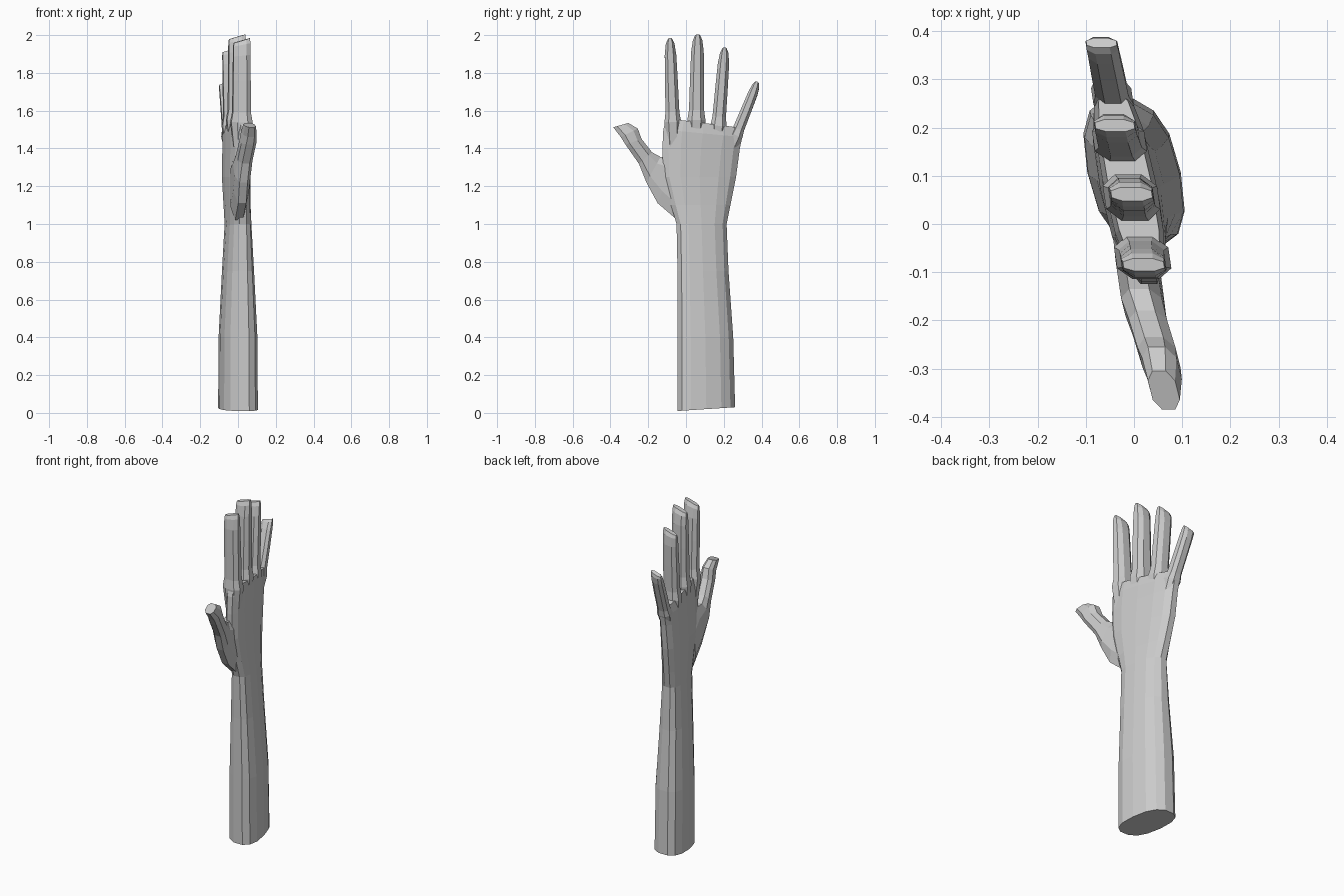
import bpy, bmesh
from math import sin, cos, pi
from mathutils import Vector

cube = bpy.data.objects.get("Cube")
if cube:
    bpy.data.objects.remove(cube, do_unlink=True)

skin = bpy.data.materials.new("light grey")
skin.use_nodes = True
grey = (0.6, 0.6, 0.6, 1)
skin.diffuse_color = grey
skin.node_tree.nodes["Principled BSDF"].inputs["Base Color"].default_value = grey


def power(value, exponent):
    return abs(value) ** exponent * (1 if value >= 0 else -1)


def loft(name, sections, sides, skew=-0.2, square=0.8):
    """Skin closed rings; each section is (low edge yz, high edge yz, x, depth, lean)."""
    bm = bmesh.new()
    rings = []
    for low, high, x, depth, lean in sections:
        low, high = Vector((0, *low)), Vector((0, *high))
        centre, half = (low + high) / 2, (high - low) / 2
        ring = []
        for i in range(sides):
            angle = 2 * pi * (i + 0.5) / sides
            c = power(cos(angle), square) / cos(pi / sides) ** square
            s = power(sin(angle), square)
            point = centre + half * c
            point.x = x + depth * s + skew * half.y * c
            point.z += lean * depth * s
            ring.append(bm.verts.new(point))
        rings.append(ring)
    for a, b in zip(rings, rings[1:]):
        for i in range(sides):
            j = (i + 1) % sides
            bm.faces.new((a[i], a[j], b[j], b[i]))
    bm.faces.new(rings[0][::-1])
    bm.faces.new(rings[-1])
    bmesh.ops.recalc_face_normals(bm, faces=bm.faces)
    mesh = bpy.data.meshes.new(name)
    bm.to_mesh(mesh)
    bm.free()
    mesh.materials.append(skin)
    obj = bpy.data.objects.new(name, mesh)
    bpy.context.collection.objects.link(obj)
    return obj


def finger(name, root, tip, x_root, x_tip, width, depth):
    """Tapering finger with a knuckle collar and a slanted flat tip."""
    root, tip = Vector(root), Vector(tip)
    along = (tip - root).normalized()
    across = Vector((along.y, -along.x))
    # (share of length, width scale, depth scale, lean)
    shape = [(-0.3, 1.1, 0.9, 0), (0, 1.3, 1.2, 0), (0.12, 1.08, 1, 0),
             (0.5, 1, 0.98, 0), (0.8, 0.9, 0.95, 0.1), (0.93, 0.68, 0.95, 0.2),
             (0.98, 0.38, 0.9, 0.3)]
    sections = []
    for t, w, d, lean in shape:
        centre = root.lerp(tip, t)
        side = across * width * w
        sections.append((centre - side, centre + side,
                         x_root + (x_tip - x_root) * t, depth * d, lean))
    return loft(name, sections, 8, skew=-0.15)


# Forearm, wrist and palm
arm = loft("hand_and_forearm", [
    ((-0.045, 0.01), (0.26, 0.03), 0, 0.097, 0),
    ((-0.045, 0.4), (0.25, 0.4), 0, 0.095, 0),
    ((-0.045, 0.75), (0.225, 0.75), 0, 0.077, 0),
    ((-0.05, 1.0), (0.215, 1.0), 0, 0.062, 0),
    ((-0.08, 1.1), (0.235, 1.1), -0.005, 0.06, 0),
    ((-0.12, 1.25), (0.265, 1.25), -0.01, 0.06, 0),
    ((-0.125, 1.4), (0.285, 1.4), -0.01, 0.056, 0),
    ((-0.12, 1.5), (0.298, 1.46), -0.01, 0.055, 0),
    ((-0.105, 1.56), (0.285, 1.51), -0.01, 0.045, 0),
], 14)

# Thumb, swinging out from the wrist
thumb = loft("thumb", [
    ((-0.045, 1.02), (0.0, 1.3), 0.0, 0.045, 0),
    ((-0.15, 1.11), (-0.05, 1.36), 0.01, 0.045, 0),
    ((-0.21, 1.22), (-0.135, 1.355), 0.02, 0.045, 0),
    ((-0.25, 1.32), (-0.18, 1.38), 0.033, 0.042, 0),
    ((-0.32, 1.42), (-0.235, 1.45), 0.052, 0.042, 0),
    ((-0.345, 1.46), (-0.255, 1.505), 0.058, 0.038, 0),
    ((-0.385, 1.512), (-0.305, 1.535), 0.062, 0.03, 0),
], 8, skew=-0.25)

# Four fingers
parts = [
    thumb,
    finger("index_finger", (-0.07, 1.54), (-0.085, 1.98), 0.018, 0.02, 0.034, 0.05),
    finger("middle_finger", (0.055, 1.55), (0.062, 2.0), -0.005, -0.005, 0.037, 0.05),
    finger("ring_finger", (0.172, 1.52), (0.205, 1.93), -0.03, -0.04, 0.033, 0.048),
    finger("little_finger", (0.265, 1.47), (0.378, 1.75), -0.045, -0.068, 0.028, 0.037),
]

# Merge the fingers and thumb into the palm
bpy.context.view_layer.objects.active = arm
for part in parts:
    union = arm.modifiers.new("merge " + part.name, "BOOLEAN")
    union.operation = "UNION"
    union.solver = "EXACT"
    union.object = part
    bpy.ops.object.modifier_apply(modifier=union.name)
    bpy.data.objects.remove(part, do_unlink=True)
